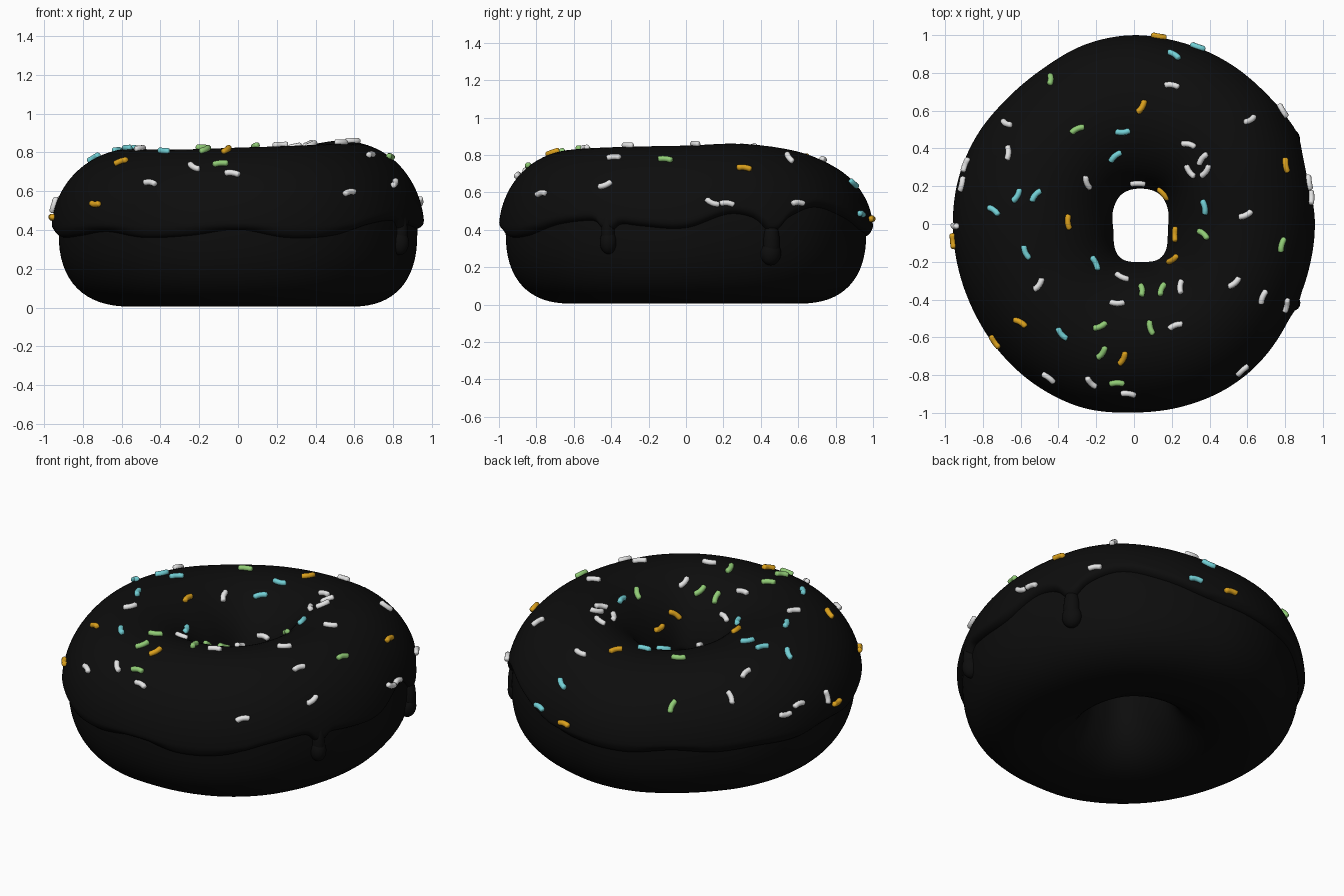
import bpy, bmesh, math
from math import sin, cos, pi, radians
from mathutils import Vector, Matrix
from mathutils.bvhtree import BVHTree

if "Cube" in bpy.data.objects:
    bpy.data.objects.remove(bpy.data.objects["Cube"])

ZC = 0.40        # height of the widest part of the ring
THICK = 0.036    # icing thickness
SEG = 240

# Values around the ring, counted from +x towards +y, evenly spaced
OUTER = [.96, .965, .99, 1.01, 1.003, .995, 1.0, .985, .955, .945, .955, .96,
         .96, .96, .968, .985, 1.0, 1.01, 1.0, 1.0, 1.0, .99, .97, .96]
TOP = [.85, .86, .83, .785, .785, .805, .82, .815, .815, .825, .835, .845]
EDGE = [.41, .485, .45, .52, .47, .40, .37, .36, .38, .36, .37, .36,
        .38, .36, .37, .39, .36, .37, .40, .36, .37, .43, .45, .42]
DRIPS = [(28.7, .21, .057), (-26.5, .27, .045)]   # angle, tip height, half width


def material(name, r, g, b):
    m = bpy.data.materials.new(name)
    m.diffuse_color = (r, g, b, 1)
    m.use_nodes = True
    m.node_tree.nodes["Principled BSDF"].inputs["Base Color"].default_value = m.diffuse_color
    return m


def ring_value(table, a):
    """Smooth periodic interpolation of a table at angle a."""
    n = len(table)
    f = (a / (2 * pi) % 1) * n
    i, t = int(f), f - int(f)
    p0, p1, p2, p3 = (table[(i + k) % n] for k in (-1, 0, 1, 2))
    return p1 + .5 * t * (p2 - p0 + t * (2*p0 - 5*p1 + 4*p2 - p3 + t * (3*(p1 - p2) + p3 - p0)))


def half_height(a, upper):
    return ring_value(TOP, a) - THICK - ZC if upper else ZC - .005


def surface(a, phi, off=0.0):
    """Point on the ring: a goes around the ring, phi around its section."""
    d = Vector((cos(a), sin(a), 0))
    hole = (abs(cos(a) / .178) ** 2.8 + abs(sin(a) / .225) ** 2.8) ** (-1 / 2.8)
    inner = Vector((.035, -.01, 0)) + d * hole
    outer = d * (ring_value(OUTER, a) - THICK)
    mid, half = (inner + outer) / 2, (outer - inner) / 2
    c, s = cos(phi), sin(phi)
    e = 1.0 if s >= 0 else .8
    x = math.copysign(abs(c) ** e, c)
    z = math.copysign(abs(s) ** e, s)
    p = mid + half.normalized() * (half.length + off) * x
    p.z = ZC + (half_height(a, s >= 0) + off) * z
    return p


def phi_at(a, z):
    dz = z - ZC
    n = 2 if dz >= 0 else 2.5
    s = (abs(dz) / half_height(a, dz >= 0)) ** (n / 2)
    return math.copysign(math.asin(min(1, s)), dz)


def grid_object(name, columns, mat, close_rows, close_cols=True, caps=False):
    bm = bmesh.new()
    cols = [[bm.verts.new(p) for p in col] for col in columns]
    nc, nr = len(cols), len(cols[0])
    for i in range(nc if close_cols else nc - 1):
        a, b = cols[i], cols[(i + 1) % nc]
        for j in range(nr if close_rows else nr - 1):
            k = (j + 1) % nr
            bm.faces.new((a[j], b[j], b[k], a[k]))
    if caps:
        bm.faces.new(cols[0])
        bm.faces.new(cols[-1])
    bmesh.ops.recalc_face_normals(bm, faces=bm.faces)
    for f in bm.faces:
        f.smooth = True
    me = bpy.data.meshes.new(name)
    bm.to_mesh(me)
    bm.free()
    me.materials.append(mat)
    ob = bpy.data.objects.new(name, me)
    bpy.context.collection.objects.link(ob)
    return ob


black = material("black_chocolate", .004, .004, .004)
white = material("white_sprinkle", .78, .78, .78)
orange = material("orange_sprinkle", .72, .36, .012)
cyan = material("cyan_sprinkle", .17, .63, .67)
green = material("green_sprinkle", .28, .60, .18)

angles = [2 * pi * i / SEG for i in range(SEG)]

# Dough ring
grid_object("dough", [[surface(a, 2 * pi * j / 64) for j in range(64)] for a in angles],
            black, True)


# Icing shell with rounded lip and wavy edge
def icing_column(a):
    z = ring_value(EDGE, a)
    for ang, tip, w in DRIPS:
        z -= .07 * math.exp(-((a - radians(ang) + pi) % (2 * pi) - pi) ** 2 / (w * 1.1) ** 2)
    start = phi_at(a, z)
    end = pi - phi_at(a, .42 + .02 * sin(5 * a))
    col = []
    for j in range(57):
        u = (1 - cos(pi * j / 56)) / 2
        d = min(1, min(u, 1 - u) * 1.2 / .035)
        col.append(surface(a, start + (end - start) * u,
                           -.008 + (THICK + .008) * math.sqrt(1 - (1 - d) ** 2)))
    return col


icing = grid_object("icing", [icing_column(a) for a in angles], black, False)

# Icing drips
for ang, tip, w in DRIPS:
    a = radians(ang)
    for z, hz, ww, out in ((tip + .065, .065, w, .05), (tip + .12, .12, w * .8, .042)):
        bpy.ops.mesh.primitive_uv_sphere_add(segments=24, ring_count=16, radius=1)
        ob = bpy.context.object
        ob.name = "icing_drip"
        ob.location = surface(a, phi_at(a, z))
        ob.scale = (out, ww, hz)
        ob.rotation_euler = (0, 0, a)
        ob.data.materials.append(black)
        bpy.ops.object.shade_smooth()

# Sprinkles: short bent rods laid on the icing
me = icing.data
tree = BVHTree.FromPolygons([v.co.copy() for v in me.vertices],
                            [tuple(p.vertices) for p in me.polygons])


def sprinkles(name, mat, places):
    for n, (x, y, deg) in enumerate(places):
        for k in range(12):   # step inwards if the spot lies off the edge
            p = Vector((x, y, 3)) if k == 0 else Vector((x * (1 - .006 * k), y * (1 - .006 * k), 3))
            hit, nor, _, _ = tree.ray_cast(p, Vector((0, 0, -1)))
            if hit:
                break
        if not hit:
            continue
        if nor.z < 0:
            nor = -nor
        t = Vector((cos(radians(deg)), sin(radians(deg)), 0))
        t = (t - nor * t.dot(nor)).normalized()
        side = nor.cross(t)
        frame = Matrix((t, side, nor)).transposed()
        bend = 1 if n % 2 else -1
        R, rad, span = .085, .016, .95
        cols = []
        for f, s in ((0, .5), (.04, .85), (.1, 1), (.3, 1), (.5, 1), (.7, 1), (.9, 1), (.96, .85), (1, .5)):
            q = (f - .5) * span
            c = Vector((R * sin(q), bend * R * (cos(q) - .95), 0))
            o = Vector((sin(q), bend * cos(q), 0))
            cols.append([hit + nor * .008 + frame @ (c + rad * s * (o * cos(v) + Vector((0, 0, sin(v)))))
                         for v in (2 * pi * m / 10 for m in range(10))])
        grid_object(name, cols, mat, True, False, True)


sprinkles("orange_sprinkle", orange, [
    (.04, .62, 60), (-.35, .01, 95), (-.6, -.52, 160), (-.73, -.62, 120), (-.06, -.71, 65),
    (.80, .31, 92), (.16, .165, 130), (.225, -.055, 95), (.21, -.19, 0), (-.95, -.09, 95),
    (.13, .985, 0)])
sprinkles("cyan_sprinkle", cyan, [
    (.21, .89, 125), (.335, .93, 135), (-.06, .49, 5), (-.10, .36, 45), (-.62, .15, 60),
    (-.52, .15, 50), (-.74, .07, 150), (-.57, -.15, 115), (-.21, -.21, 115),
    (-.38, -.58, 130), (.375, .09, 100)])
sprinkles("green_sprinkle", green, [
    (-.44, .76, 110), (-.3, .5, 25), (.37, -.055, 150), (.78, -.11, 70), (.04, -.355, 95),
    (.15, -.35, 80), (-.18, -.54, 25), (.09, -.55, 105), (-.17, -.68, 55), (-.09, -.84, 5)])
sprinkles("white_sprinkle", white, [
    (.2, .73, 170), (-.67, .53, 145), (-.665, .375, 95), (-.25, .22, 120), (.29, .42, 170),
    (.365, .345, 50), (.38, .28, 50), (.30, .28, 130), (.61, .55, 35), (.80, .61, 115),
    (.59, .05, 25), (.925, .22, 80), (-.905, .21, 85), (-.885, .31, 60), (-.505, -.32, 55),
    (-.065, -.285, 140), (-.09, -.42, 0), (.25, -.335, 95), (.53, -.31, 40), (.68, -.385, 70),
    (.80, -.43, 110), (.22, -.54, 20), (-.45, -.81, 135), (-.225, -.835, 120),
    (-.03, -.895, 165), (.57, -.77, 60), (-.94, -.01, 0), (.02, .22, 0), (.93, .14, 40)])
